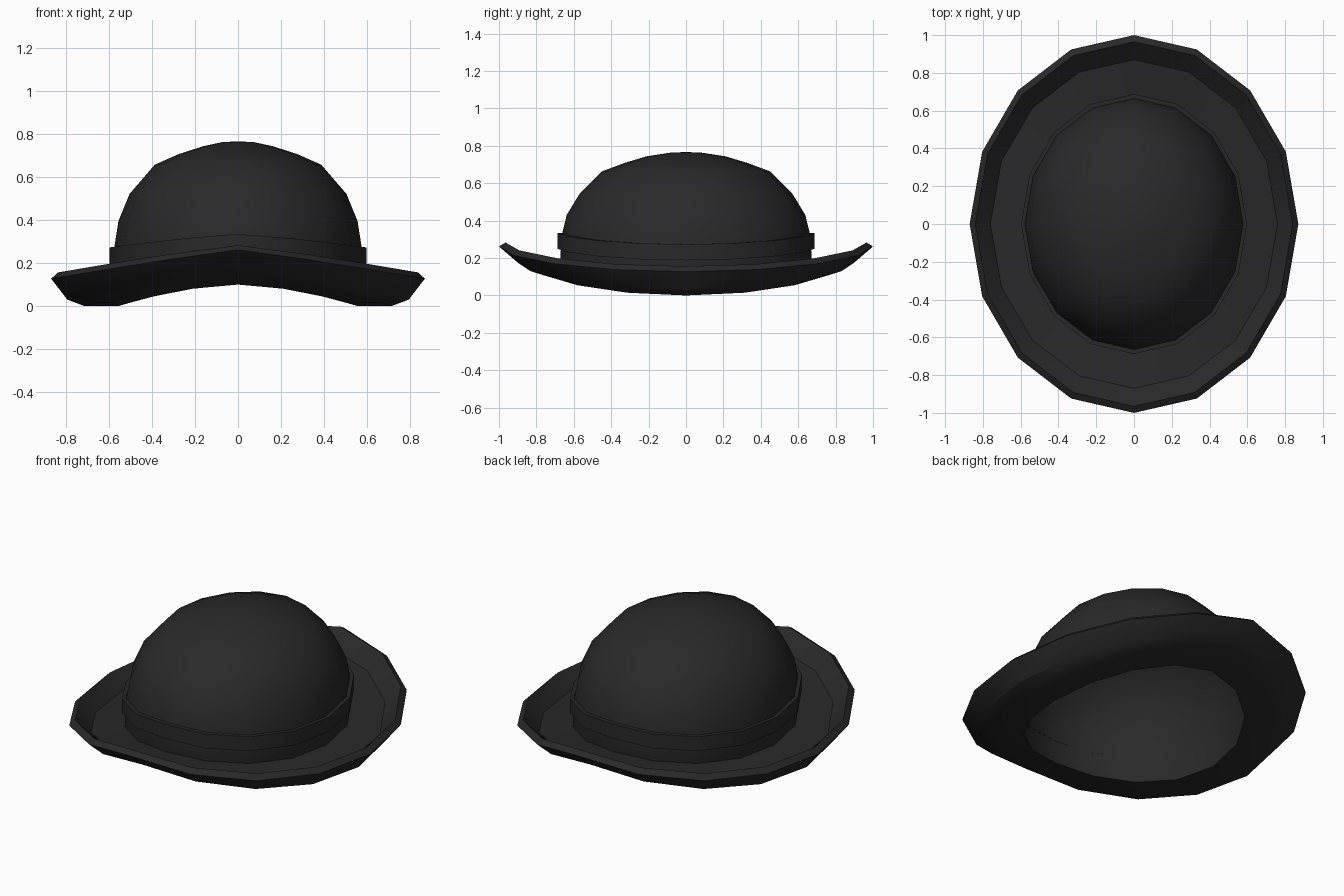
import bpy, bmesh, math

if "Cube" in bpy.data.objects:
    bpy.data.objects.remove(bpy.data.objects["Cube"])

SIDES = 16
felt = bpy.data.materials.new("charcoal felt")
felt.diffuse_color = (0.022, 0.022, 0.022, 1)
felt.use_nodes = True
felt.node_tree.nodes["Principled BSDF"].inputs["Base Color"].default_value = felt.diffuse_color


def lofted(name, rings, closed=False, top=None, angle=35):
    """Skin oval rings (half width, half depth, side height, rise at front/back, curve power)."""
    bm = bmesh.new()
    loops = []
    for a, b, z, rise, power in rings:
        loop = []
        for i in range(SIDES):
            t = 2 * math.pi * i / SIDES
            lift = rise * (1 - abs(math.cos(t)) ** power)
            loop.append(bm.verts.new((a * math.cos(t), b * math.sin(t), z + lift)))
        loops.append(loop)
    pairs = list(zip(loops, loops[1:]))
    if closed:
        pairs.append((loops[-1], loops[0]))
    for lo, hi in pairs:
        for i in range(SIDES):
            j = (i + 1) % SIDES
            bm.faces.new((lo[i], lo[j], hi[j], hi[i]))
    if top is not None:
        tip = bm.verts.new((0, 0, top))
        for i in range(SIDES):
            bm.faces.new((loops[-1][i], loops[-1][(i + 1) % SIDES], tip))
    mesh = bpy.data.meshes.new(name)
    bm.to_mesh(mesh)
    bm.free()
    obj = bpy.data.objects.new(name, mesh)
    bpy.context.collection.objects.link(obj)
    mesh.materials.append(felt)
    bpy.ops.object.select_all(action='DESELECT')
    obj.select_set(True)
    bpy.context.view_layer.objects.active = obj
    bpy.ops.object.shade_smooth_by_angle(angle=math.radians(angle))
    return obj


# domed crown, open underneath
lofted("crown", [
    (0.556, 0.65, 0.00, 0.10, 1.7),
    (0.582, 0.674, 0.105, 0.06, 1.5),
    (0.578, 0.665, 0.26, 0.06, 1.4),
    (0.557, 0.638, 0.395, 0.035, 1.6),
    (0.505, 0.570, 0.522, 0.02, 2.0),
    (0.388, 0.450, 0.658, 0.005, 2.0),
    (0.275, 0.330, 0.708, 0.0, 2.0),
    (0.163, 0.210, 0.744, 0.0, 2.0),
    (0.075, 0.085, 0.763, 0.0, 2.0)], top=0.767, angle=60)

# thick brim, swept up at front and back, with a raised rim
lofted("brim", [
    (0.556, 0.65, 0.00, 0.10, 1.7),
    (0.715, 0.82, 0.00, 0.15, 1.3),
    (0.795, 0.90, 0.03, 0.146, 1.2),
    (0.870, 1.00, 0.127, 0.135, 1.1),
    (0.840, 0.965, 0.156, 0.127, 1.15),
    (0.760, 0.87, 0.070, 0.125, 1.3),
    (0.582, 0.674, 0.105, 0.06, 1.5)], angle=30)

# hat band around the foot of the crown
lofted("hat_band", [
    (0.582, 0.668, 0.188, 0.062, 1.3),
    (0.598, 0.688, 0.188, 0.062, 1.3),
    (0.598, 0.688, 0.273, 0.062, 1.3),
    (0.578, 0.664, 0.273, 0.062, 1.3)], closed=True)
